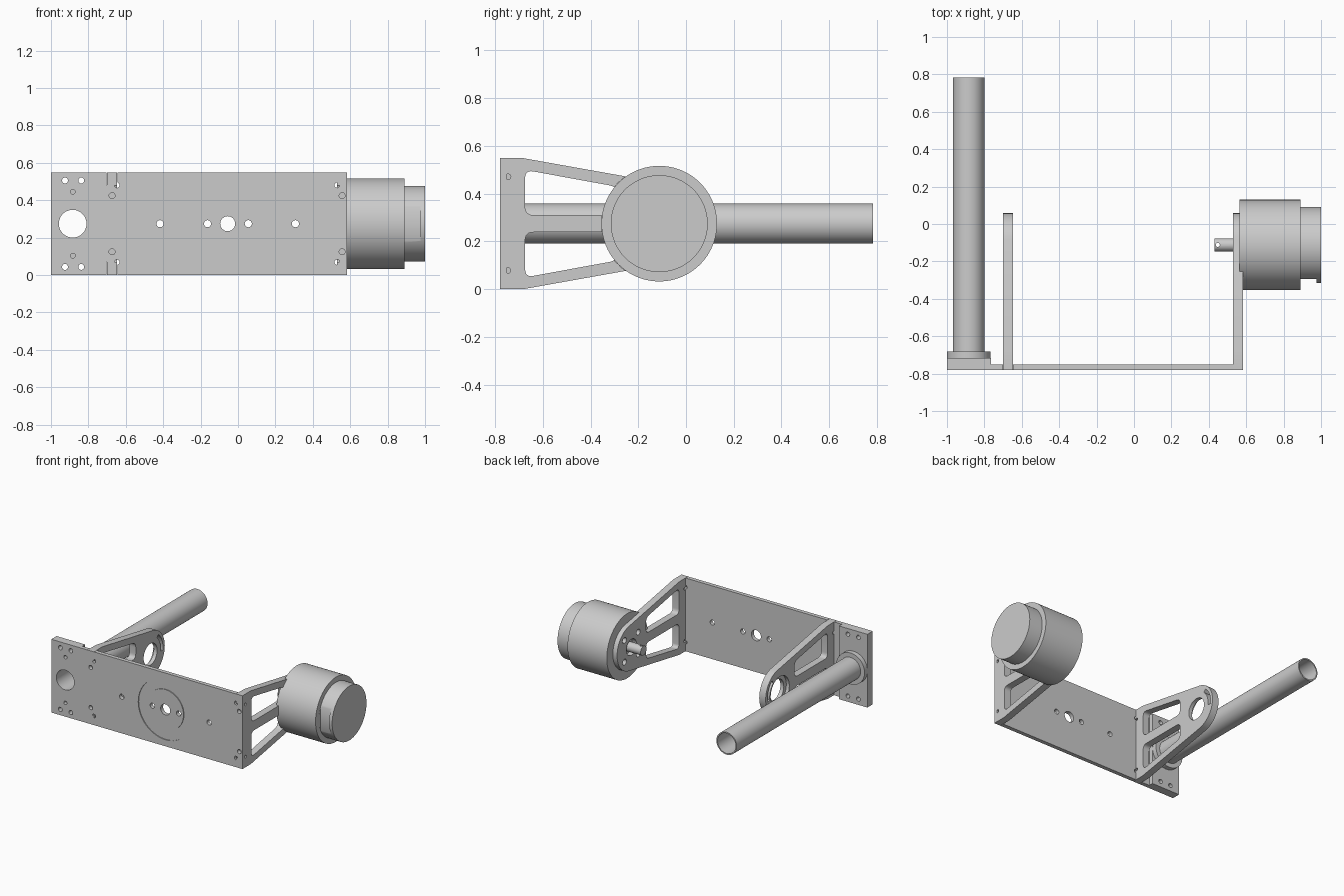
import bpy, bmesh
from math import sin, cos, pi, radians
from mathutils import Vector

if "Cube" in bpy.data.objects:
    bpy.data.objects.remove(bpy.data.objects["Cube"])

MID = 0.274          # height of the horizontal centre line
TOP = 0.548
HUB = (-0.112, MID)  # motor / bearing axis (y, z)


def finish(name, bm):
    bmesh.ops.remove_doubles(bm, verts=bm.verts, dist=1e-5)
    bmesh.ops.recalc_face_normals(bm, faces=bm.faces)
    me = bpy.data.meshes.new(name)
    bm.to_mesh(me)
    bm.free()
    ob = bpy.data.objects.new(name, me)
    bpy.context.collection.objects.link(ob)
    return ob


def place(axis, a, u, v):
    return {'x': (a, u, v), 'y': (u, a, v), 'z': (u, v, a)}[axis]


def lathe(name, axis, c, prof, n=64, closed=False):
    """Revolve (position, radius) points round an axis through c."""
    bm = bmesh.new()
    rings = [[bm.verts.new(place(axis, a, c[0] + r * cos(2 * pi * i / n), c[1] + r * sin(2 * pi * i / n)))
              for i in range(n)] for a, r in prof]
    pairs = list(zip(rings, rings[1:]))
    if closed:
        pairs.append((rings[-1], rings[0]))
    else:
        bm.faces.new(rings[0])
        bm.faces.new(rings[-1])
    for p, q in pairs:
        for i in range(n):
            j = (i + 1) % n
            bm.faces.new((p[i], p[j], q[j], q[i]))
    return finish(name, bm)


def cyl(axis, c, r, a0, a1, n=32):
    return lathe("cutter", axis, c, [(a0, r), (a1, r)], n)


def tube(name, axis, c, r0, r1, a0, a1):
    return lathe(name, axis, c, [(a0, r0), (a0, r1), (a1, r1), (a1, r0)], closed=True)


def prism(name, axis, pts, a0, a1):
    bm = bmesh.new()
    lo, hi = ([bm.verts.new(place(axis, a, *p)) for p in pts] for a in (a0, a1))
    bm.faces.new(lo)
    bm.faces.new(hi)
    for i in range(len(pts)):
        j = (i + 1) % len(pts)
        bm.faces.new((lo[i], lo[j], hi[j], hi[i]))
    return finish(name, bm)


def rect(u0, u1, v0, v1):
    return [(u0, v0), (u1, v0), (u1, v1), (u0, v1)]


def rounded(pts, r, n=6):
    out = []
    for i, p in enumerate(pts):
        p, a, b = Vector(p), Vector(pts[i - 1]), Vector(pts[(i + 1) % len(pts)])
        s, e = p + (a - p).normalized() * r, p + (b - p).normalized() * r
        for k in range(n + 1):
            t = k / n
            out.append(tuple(s * (1 - t) ** 2 + p * 2 * t * (1 - t) + e * t * t))
    return out


def cut(ob, cutters):
    bpy.context.view_layer.objects.active = ob
    for c in cutters:
        m = ob.modifiers.new("cut", 'BOOLEAN')
        m.operation, m.solver, m.object = 'DIFFERENCE', 'EXACT', c
        bpy.ops.object.modifier_apply(modifier=m.name)
        bpy.data.objects.remove(c)


def arc(c, r, a0, a1, n=32):
    return [(c[0] + r * cos(radians(a0 + (a1 - a0) * i / n)),
             c[1] + r * sin(radians(a0 + (a1 - a0) * i / n))) for i in range(n + 1)]


ARMS = {"bearing_arm": (-0.70, -0.647), "motor_arm": (0.53, 0.583)}
TUBE = (-0.884, MID)

# Back plate with thicker tube mount at the left end
plate = prism("base_plate", 'z', [(-1, -0.78), (0.583, -0.78), (0.583, -0.75), (-0.765, -0.75),
                                  (-0.765, -0.717), (-1, -0.717)], 0, TOP)
cutters = [cyl('y', TUBE, 0.074, -0.9, -0.6, 64),
           tube("groove", 'y', (-0.055, MID), 0.15, 0.225, -0.8, -0.774),
           cyl('y', (-0.055, MID), 0.04, -0.9, -0.6)]
for x in (-0.417, -0.163, 0.055, 0.307):
    cutters.append(cyl('y', (x, MID), 0.019, -0.9, -0.6, 24))
for s in (-1, 1):
    cutters += [cyl('y', (x, MID + s * 0.231), 0.016, -0.9, -0.6, 24) for x in (-0.925, -0.838)]
    cutters.append(cyl('y', (-0.883, MID + s * 0.171), 0.013, -0.9, -0.73, 24))
    for (x0, x1), inner in zip(ARMS.values(), (-0.647, 0.53)):
        # arm tab notches, relief holes and screw holes
        z0, z1 = sorted((MID + s * 0.206, MID + s * 0.4))
        cutters.append(prism("notch", 'y', rect(x0 - 0.002, x1 + 0.002, z0, z1), -0.9, -0.6))
        cutters.append(cyl('y', (inner, MID + s * 0.206), 0.014, -0.9, -0.6, 16))
        cutters.append(cyl('y', ((x0 + x1) / 2, MID + s * 0.15), 0.016, -0.9, -0.6, 24))
cut(plate, cutters)

# Two spoked arms, tabbed into the plate
side = [(-0.75, MID - 0.204), (-0.78, MID - 0.204), (-0.78, 0), (-0.68, 0)]
outline = side + arc(HUB, 0.17, -79.5, 79.5) + [(y, TOP - z) for y, z in reversed(side)]
window = [(-0.674, 0.31), (-0.285, 0.31), (-0.285, 0.428), (-0.674, 0.499)]
arms = {}
for name, (x0, x1) in ARMS.items():
    arm = arms[name] = prism(name, 'x', outline, x0, x1)
    cutters = []
    for s in (-1, 1):
        pts = [(y, MID + s * (z - MID)) for y, z in window]
        cutters.append(prism("window", 'x', rounded(pts, 0.035), x0 - 0.1, x1 + 0.1))
        cutters.append(cyl('x', (-0.746, MID + s * 0.196), 0.012, x0 - 0.1, x1 + 0.1, 16))
    cut(arm, cutters)

# Bearing seat and curved slot
slot = arc(HUB, 0.122, -10, 50, 16) + arc(HUB, 0.148, 50, -10, 16)
cut(arms["bearing_arm"], [cyl('x', HUB, 0.08, -0.8, -0.5, 64),
                          cyl('x', HUB, 0.11, -0.8, -0.675, 64),
                          prism("slot", 'x', slot, -0.8, -0.5)])

# Motor seat, shaft clearance and bolt holes
cut(arms["motor_arm"], [cyl('x', HUB, 0.243, 0.565, 0.7, 64), cyl('x', HUB, 0.06, 0.4, 0.7, 48)]
    + [cyl('x', p, 0.022, 0.4, 0.7, 24) for p in arc(HUB, 0.115, 45, 315, 3)])

# Motor body with stepped rear cap and a cable flat
motor = lathe("motor", 'x', HUB, [(0.565, 0.242), (0.89, 0.242), (0.89, 0.203), (1.0, 0.203)], 96)
cut(motor, [prism("flat", 'z', rect(0.8905, 0.975, -0.45, -0.294), 0, 0.6)])

# Motor shaft with cross pin hole
shaft = lathe("motor_shaft", 'x', HUB, [(0.43, 0.035), (0.57, 0.035)], 48)
cut(shaft, [cyl('z', (0.448, HUB[0]), 0.011, 0, 0.6, 16)])

# Long hollow tube and its collar
tube("handle_tube", 'y', TUBE, 0.075, 0.084, -0.717, 0.783)
tube("tube_collar", 'y', TUBE, 0.084, 0.117, -0.717, -0.682)

# Smooth round faces, keep edges sharp
for ob in bpy.context.collection.objects:
    ob.select_set(True)
bpy.context.view_layer.objects.active = plate
bpy.ops.object.shade_smooth_by_angle(angle=radians(30))
